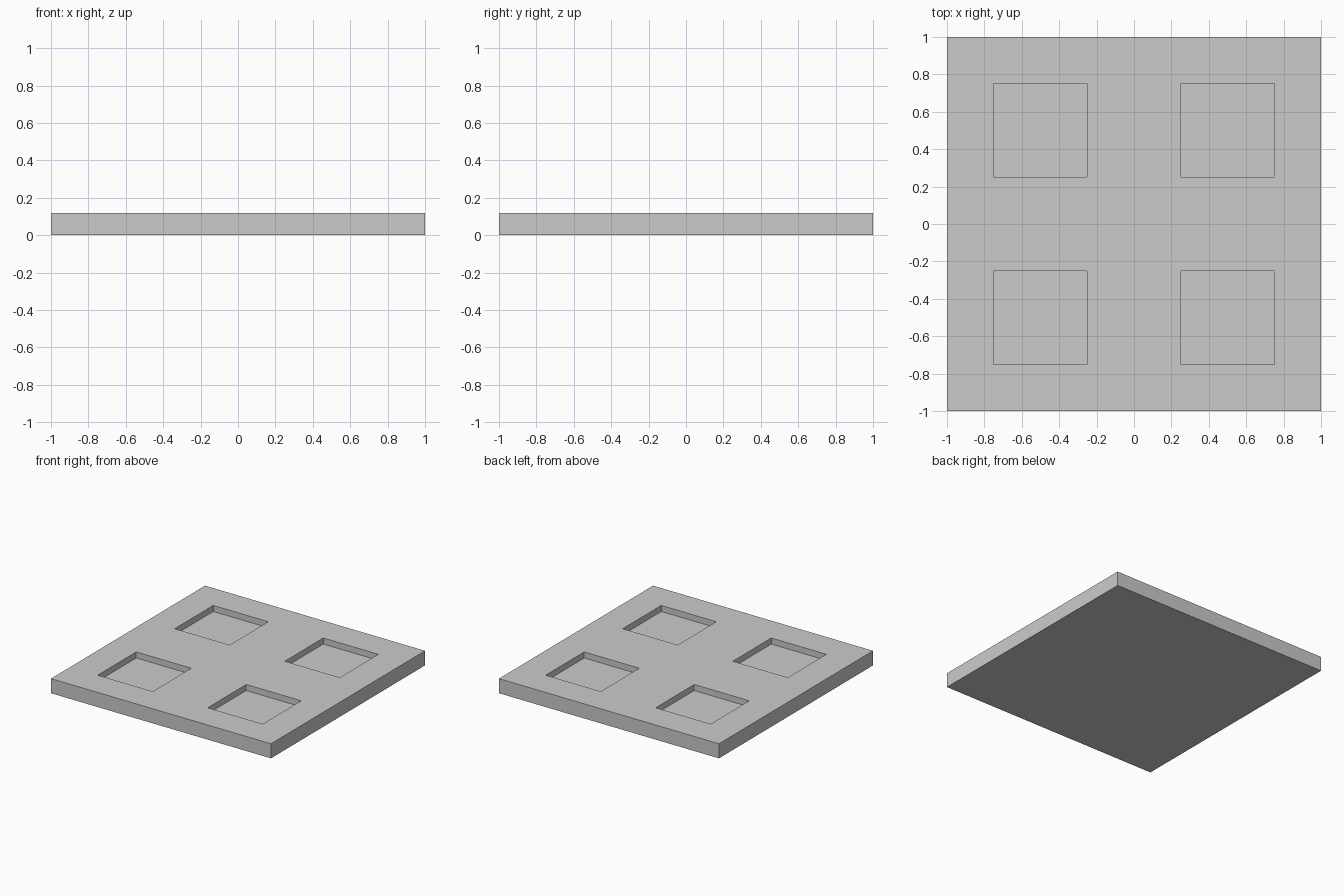
import bpy
import bmesh
from mathutils import Vector, Matrix

THICKNESS = 0.12
POCKET_DEPTH = 0.05
INNER, OUTER = 0.25, 0.75   # pocket edges, measured from the centre lines

if "Cube" in bpy.data.objects:
    bpy.data.objects.remove(bpy.data.objects["Cube"], do_unlink=True)

# Plain grey material
grey = bpy.data.materials.new("light_grey")
grey.use_nodes = True
colour = (0.6, 0.6, 0.6, 1.0)
grey.diffuse_color = colour
grey.node_tree.nodes["Principled BSDF"].inputs["Base Color"].default_value = colour

# Square slab
bm = bmesh.new()
bmesh.ops.create_cube(bm, size=1.0)
bmesh.ops.transform(bm, verts=bm.verts,
                    matrix=Matrix.Translation((0, 0, THICKNESS / 2))
                    @ Matrix.Diagonal((2, 2, THICKNESS, 1)))

# Cut lines along the pocket edges
for axis in (Vector((1, 0, 0)), Vector((0, 1, 0))):
    for offset in (-OUTER, -INNER, INNER, OUTER):
        bmesh.ops.bisect_plane(bm, geom=bm.verts[:] + bm.edges[:] + bm.faces[:],
                               plane_co=axis * offset, plane_no=axis)

# Four square pockets sunk into the top
bm.normal_update()


def is_pocket(face):
    c = face.calc_center_median()
    return (face.normal.z > 0.9 and INNER < abs(c.x) < OUTER
            and INNER < abs(c.y) < OUTER)


pockets = [f for f in bm.faces if is_pocket(f)]
floors = bmesh.ops.extrude_discrete_faces(bm, faces=pockets)["faces"]
bmesh.ops.translate(bm, verts=list({v for f in floors for v in f.verts}),
                    vec=(0, 0, -POCKET_DEPTH))
bmesh.ops.recalc_face_normals(bm, faces=bm.faces)

mesh = bpy.data.meshes.new("pocketed_slab")
bm.to_mesh(mesh)
bm.free()
mesh.materials.append(grey)
slab = bpy.data.objects.new("pocketed_slab", mesh)
bpy.context.collection.objects.link(slab)
